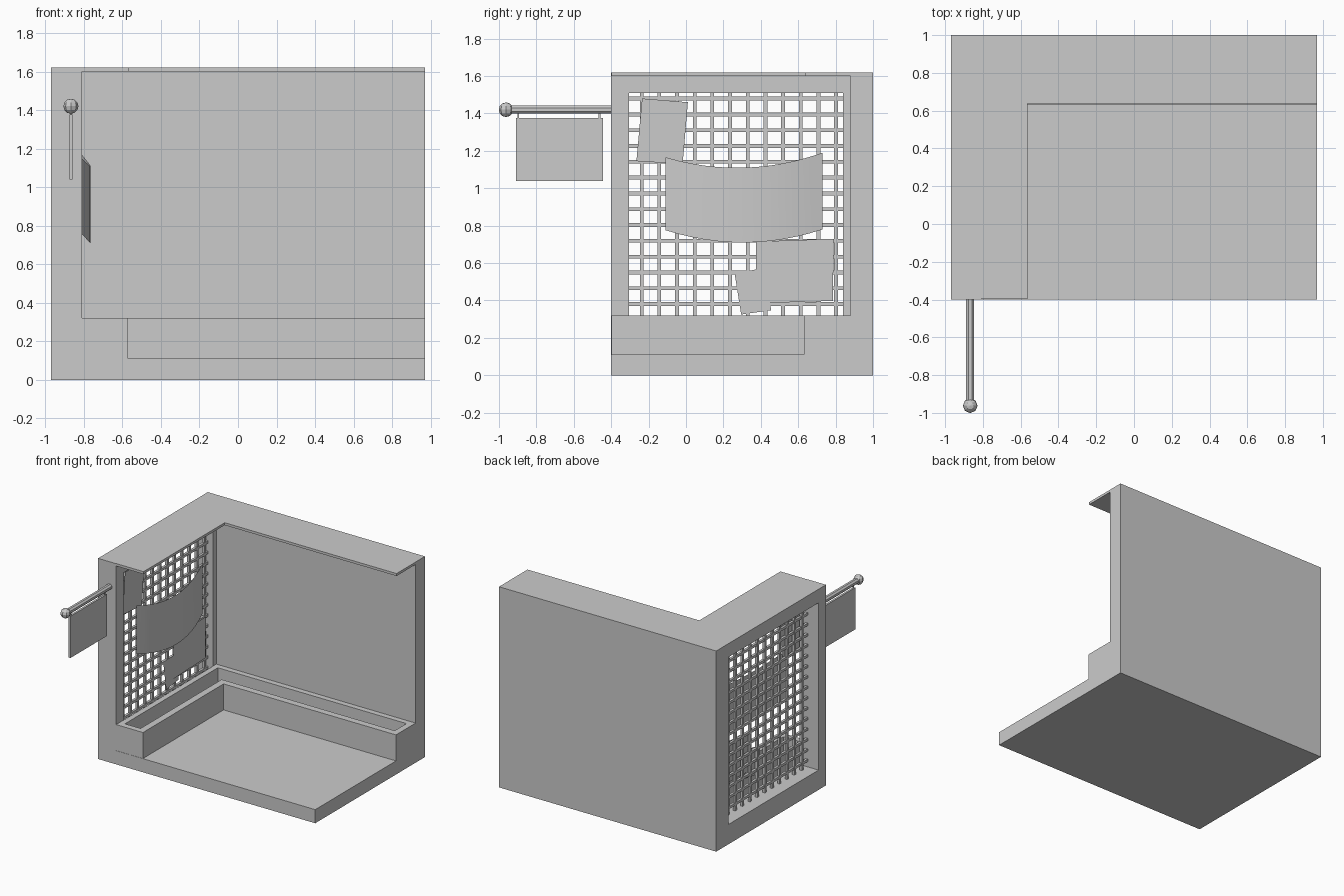
import bpy, bmesh
from math import pi
from mathutils import Matrix, Vector

if "Cube" in bpy.data.objects:
    bpy.data.objects.remove(bpy.data.objects["Cube"])


def finish(name, bm):
    bmesh.ops.recalc_face_normals(bm, faces=bm.faces)
    me = bpy.data.meshes.new(name)
    bm.to_mesh(me)
    bm.free()
    ob = bpy.data.objects.new(name, me)
    bpy.context.collection.objects.link(ob)
    return ob


def add_box(bm, lo, hi):
    lo, hi = Vector(lo), Vector(hi)
    m = Matrix.Translation((lo + hi) / 2) @ Matrix.Diagonal((*(hi - lo), 1))
    bmesh.ops.create_cube(bm, size=1, matrix=m)


def box(name, lo, hi):
    bm = bmesh.new()
    add_box(bm, lo, hi)
    return finish(name, bm)


def prism(name, pts, z0, z1):
    bm = bmesh.new()
    f = bm.faces.new([bm.verts.new((x, y, z0)) for x, y in pts])
    r = bmesh.ops.extrude_face_region(bm, geom=[f])
    vs = [v for v in r["geom"] if isinstance(v, bmesh.types.BMVert)]
    bmesh.ops.translate(bm, verts=vs, vec=(0, 0, z1 - z0))
    return finish(name, bm)


def ell(x0, x1, xr, yf, y0, y1):
    # L outline: left arm x0..x1 from yf, back arm y0..y1 out to xr
    return [(x0, yf), (x1, yf), (x1, y0), (xr, y0), (xr, y1), (x0, y1)]


def cut(ob, cutter):
    cutter.hide_render = True
    mod = ob.modifiers.new("cut", 'BOOLEAN')
    mod.object = cutter
    mod.operation = 'DIFFERENCE'
    mod.solver = 'EXACT'
    bpy.context.view_layer.objects.active = ob
    bpy.ops.object.modifier_apply(modifier=mod.name)
    bpy.data.objects.remove(cutter)


def sheet(name, x, pts):
    bm = bmesh.new()
    bm.faces.new([bm.verts.new((x, y, z)) for y, z in pts])
    return finish(name, bm)


# Room corner: floor, left wall with window, back wall
room = box("room_shell", (-0.97, -0.4, 0), (0.97, 1, 1.62))
cut(room, box("room_cutter", (-0.81, -1, 0.11), (2, 0.88, 2)))
cut(room, box("window_cutter", (-1.2, -0.305, 0.16), (-0.7, 0.84, 1.51)))

# Thin overhang along the wall tops
prism("overhang", ell(-0.81, -0.565, 0.97, -0.398, 0.637, 0.88), 1.6, 1.62)

# Planter ledge with sunken trench
ledge = prism("planter_ledge", ell(-0.81, -0.57, 0.97, -0.398, 0.63, 0.88), 0.11, 0.32)
cut(ledge, prism("trench_cutter", ell(-0.765, -0.625, 0.92, -0.35, 0.685, 0.835), 0.17, 0.5))

# Window lattice
bm = bmesh.new()
t = 0.01
for i in range(12):
    y = -0.237 + i * 0.0945
    add_box(bm, (-0.876, y - t, 0.16), (-0.856, y + t, 1.51))
for i in range(16):
    z = 0.212 + i * 0.0845
    add_box(bm, (-0.874, -0.305, z - t), (-0.854, 0.84, z + t))
finish("window_lattice", bm)

# Flat sheets hung on the lattice
sheet("upper_sheet", -0.845, [(-0.235, 1.48), (0.01, 1.46), (-0.018, 1.13), (-0.265, 1.145)])
sheet("lower_sheet", -0.84, [(0.375, 0.715), (0.79, 0.73), (0.785, 0.398), (0.375, 0.385)])
sheet("small_sheet", -0.848, [(0.26, 0.545), (0.425, 0.575), (0.455, 0.348), (0.295, 0.325)])

# Curved banner bulging into the room
bm = bmesh.new()
prev = None
n = 12
for i in range(n + 1):
    u = 2 * i / n - 1
    y = 0.31 + 0.42 * u
    x = -0.766 - 0.062 * u * u
    z = 1.11 + 0.068 * u * u + 0.012 * u
    pair = [bm.verts.new((x, y, z)), bm.verts.new((x, y, z - 0.4 - 0.01 * u))]
    if prev:
        bm.faces.new([prev[0], prev[1], pair[1], pair[0]])
    prev = pair
banner = finish("curved_banner", bm)
banner.data.shade_smooth()

# Sign pole with ball end
bm = bmesh.new()
bmesh.ops.create_cone(bm, cap_ends=True, segments=8, radius1=0.023, radius2=0.023, depth=0.57,
                      matrix=Matrix.Translation((-0.867, -0.68, 1.42)) @ Matrix.Rotation(pi / 2, 4, 'X')
                      @ Matrix.Rotation(pi / 8, 4, 'Z'))
finish("sign_pole", bm)
bm = bmesh.new()
bmesh.ops.create_uvsphere(bm, u_segments=8, v_segments=6, radius=0.039,
                          matrix=Matrix.Translation((-0.867, -0.962, 1.42)))
finish("pole_ball", bm)

# Hanging sign with two small hangers
box("hanging_sign", (-0.875, -0.91, 1.04), (-0.859, -0.445, 1.377))
bm = bmesh.new()
for y in (-0.897, -0.463):
    add_box(bm, (-0.871, y - 0.005, 1.37), (-0.863, y + 0.005, 1.41))
finish("sign_hangers", bm)
